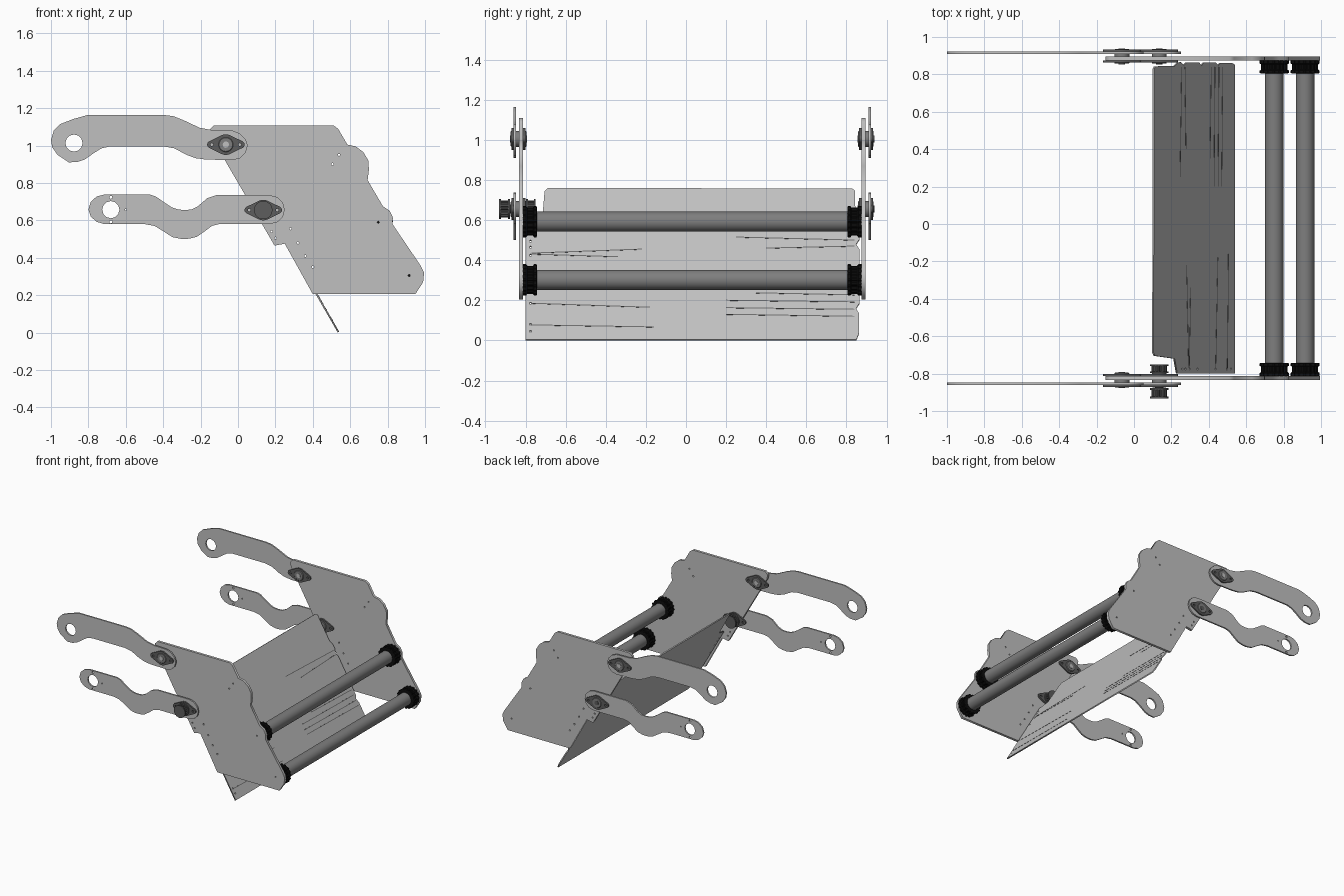
import bpy, bmesh, math
from mathutils import Matrix, Vector

if "Cube" in bpy.data.objects:
    bpy.data.objects.remove(bpy.data.objects["Cube"])

MID = 0.031  # y of the mirror plane between the two sides


def mat(name, r, g=None, b=None):
    m = bpy.data.materials.new(name)
    m.diffuse_color = (r, g or r, b or r, 1)
    m.use_nodes = True
    m.node_tree.nodes["Principled BSDF"].inputs["Base Color"].default_value = m.diffuse_color
    return m


STEEL = mat("light grey steel", 0.53)
TUBE = mat("grey tube", 0.21)
IRON = mat("dark grey iron", 0.11)
RUBBER = mat("black rubber", 0.004)
SEAM = mat("seam grey", 0.15)


def circle(x, z, r, n=16):
    return [(x + r * math.cos(2 * math.pi * i / n), z + r * math.sin(2 * math.pi * i / n)) for i in range(n)]


def sheet(name, outline, holes, thick, matrix, material):
    """Flat cut sheet: filled outline with holes, extruded."""
    cu = bpy.data.curves.new(name, 'CURVE')
    cu.dimensions = '2D'
    cu.fill_mode = 'BOTH'
    cu.extrude = thick / 2
    for pts in [outline] + holes:
        sp = cu.splines.new('POLY')
        sp.points.add(len(pts) - 1)
        for p, (a, b) in zip(sp.points, pts):
            p.co = (a, b, 0, 1)
        sp.use_cyclic_u = True
    tmp = bpy.data.objects.new(name + "_curve", cu)
    bpy.context.collection.objects.link(tmp)
    dg = bpy.context.evaluated_depsgraph_get()
    me = bpy.data.meshes.new_from_object(tmp.evaluated_get(dg))
    bpy.data.objects.remove(tmp)
    bm = bmesh.new()
    bm.from_mesh(me)
    bmesh.ops.remove_doubles(bm, verts=bm.verts, dist=1e-5)
    bmesh.ops.recalc_face_normals(bm, faces=bm.faces)
    bm.to_mesh(me)
    bm.free()
    me.materials.clear()
    me.materials.append(material)
    me.name = name
    ob = bpy.data.objects.new(name, me)
    ob.matrix_world = matrix
    bpy.context.collection.objects.link(ob)
    return ob


def upright(y):
    return Matrix.Translation((0, y, 0)) @ Matrix.Rotation(math.pi / 2, 4, 'X')


def lathe(name, x, z, profile, material, n=32, tooth=0.0):
    """Revolve (radius, y) points round an axis along y; tooth cuts every other pair of steps."""
    bm = bmesh.new()
    rings = []
    for r, y in profile:
        ring = []
        for i in range(n):
            a = 2 * math.pi * i / n
            k = r - (tooth if i % 4 > 1 else 0)
            ring.append(bm.verts.new((x + k * math.cos(a), y, z + k * math.sin(a))))
        rings.append(ring)
    for a, b in zip(rings, rings[1:]):
        for i in range(n):
            j = (i + 1) % n
            bm.faces.new((a[i], a[j], b[j], b[i]))
    bm.faces.new(rings[0])
    bm.faces.new(rings[-1])
    bmesh.ops.recalc_face_normals(bm, faces=bm.faces)
    me = bpy.data.meshes.new(name)
    bm.to_mesh(me)
    bm.free()
    me.materials.append(material)
    ob = bpy.data.objects.new(name, me)
    bpy.context.collection.objects.link(ob)
    if not tooth:
        bpy.ops.object.select_all(action='DESELECT')
        ob.select_set(True)
        bpy.context.view_layer.objects.active = ob
        bpy.ops.object.shade_smooth_by_angle(angle=math.radians(35))
    return ob


SIDE = [(-0.13, 1.108), (0.51, 1.108), (0.535, 1.09), (0.585, 1.005), (0.63, 0.995), (0.67, 0.965),
        (0.697, 0.92), (0.70, 0.87), (0.693, 0.815), (0.775, 0.675), (0.812, 0.65), (0.828, 0.615),
        (0.826, 0.58), (0.975, 0.36), (0.995, 0.32), (0.99, 0.27), (0.948, 0.205), (0.40, 0.205),
        (0.25, 0.475), (0.195, 0.465), (0.175, 0.50), (-0.145, 1.05), (-0.152, 1.085)]
SIDE_DOTS = [(0.54, 0.95), (0.505, 0.90), (0.75, 0.59), (0.915, 0.305), (0.28, 0.555),
             (0.32, 0.48), (0.36, 0.41), (0.40, 0.35), (0.18, 0.54), (0.20, 0.505)]
UPPER = [(-0.805, 1.163), (-0.395, 1.163), (-0.345, 1.157), (-0.29, 1.135), (-0.205, 1.095), (-0.14, 1.083),
         (-0.03, 1.08), (0.01, 1.065), (0.04, 1.035), (0.052, 1.0), (0.04, 0.96), (0.01, 0.932),
         (-0.03, 0.922), (-0.17, 0.925), (-0.225, 0.932), (-0.275, 0.95), (-0.34, 0.985), (-0.395, 0.995),
         (-0.685, 0.995), (-0.73, 0.985), (-0.77, 0.96), (-0.82, 0.925), (-0.86, 0.912), (-0.905, 0.91),
         (-0.965, 0.95), (-0.993, 0.99), (-1.0, 1.03), (-0.985, 1.08), (-0.95, 1.115), (-0.88, 1.142)]
LOWER = [(-0.715, 0.738), (-0.47, 0.738), (-0.44, 0.728), (-0.40, 0.70), (-0.355, 0.67), (-0.32, 0.658),
         (-0.285, 0.655), (-0.25, 0.658), (-0.215, 0.675), (-0.165, 0.718), (-0.115, 0.735), (0.17, 0.735),
         (0.21, 0.724), (0.24, 0.695), (0.25, 0.657), (0.24, 0.618), (0.21, 0.59), (0.17, 0.58),
         (-0.10, 0.58), (-0.14, 0.57), (-0.18, 0.54), (-0.22, 0.512), (-0.26, 0.502), (-0.30, 0.50),
         (-0.35, 0.51), (-0.40, 0.542), (-0.445, 0.57), (-0.50, 0.58), (-0.715, 0.58), (-0.755, 0.592),
         (-0.787, 0.62), (-0.80, 0.658), (-0.787, 0.70), (-0.755, 0.728)]
PIVOTS = {"upper": (-0.065, 1.005), "lower": (0.135, 0.655)}
ROLLERS = {"upper": (0.75, 0.592), "lower": (0.915, 0.302)}


def diamond(cx, cz, w, h):
    """Two-bolt flange: round middle tapering to small rounded ends."""
    pts = []
    for c, r, a0, a1 in ((w - 0.02, 0.02, -55, 55), (0, h, 60, 120), (0.02 - w, 0.02, 125, 235), (0, h, 240, 300)):
        for i in range(7):
            a = math.radians(a0 + (a1 - a0) * i / 6)
            pts.append((cx + c + r * math.cos(a), cz + r * math.sin(a)))
    return pts


for s, side in ((-1, "front"), (1, "back")):
    def Y(d):
        return MID + s * d
    # side plate and two arms
    sheet(side + "_side_plate", SIDE, [circle(x, z, 0.006, 8) for x, z in SIDE_DOTS], 0.02, upright(Y(0.854)), STEEL)
    sheet(side + "_upper_arm", UPPER, [circle(-0.877, 1.013, 0.046, 12)], 0.012, upright(Y(0.885)), STEEL)
    sheet(side + "_lower_arm", LOWER, [circle(-0.68, 0.657, 0.046, 12), circle(-0.68, 0.723, 0.008, 8),
          circle(-0.68, 0.592, 0.008, 8), circle(-0.6, 0.657, 0.005, 8)], 0.012, upright(Y(0.885)), STEEL)
    # pivot bearings: outer and inner flanges, hub and rings
    for lvl, (x, z) in PIVOTS.items():
        tag = f"{side}_{lvl}_bearing"
        bolts = [circle(x - 0.075, z, 0.008, 8), circle(x + 0.075, z, 0.008, 8)]
        sheet(tag + "_outer_flange", diamond(x, z, 0.1, 0.055), bolts, 0.012, upright(Y(0.896)), IRON)
        sheet(tag + "_inner_flange", diamond(x, z, 0.1, 0.055), bolts, 0.012, upright(Y(0.838)), IRON)
        lathe(tag + "_spacer", x, z, [(0.035, Y(0.86)), (0.035, Y(0.88))], IRON)
        lathe(tag + "_hub", x, z, [(0.036, Y(0.826)), (0.04, Y(0.83)), (0.04, Y(0.901)), (0.036, Y(0.905))], TUBE)
        lathe(tag + "_shaft", x, z, [(0.017, Y(0.823)), (0.017, Y(0.908))], STEEL if lvl == "upper" else IRON, 12)
    # toothed rubber roller ends
    for lvl, (x, z) in ROLLERS.items():
        lathe(f"{side}_{lvl}_roller_end", x, z, [(0.07, Y(0.774)), (0.078, Y(0.776)), (0.078, Y(0.789)),
              (0.07, Y(0.794)), (0.07, Y(0.822)), (0.078, Y(0.828)), (0.078, Y(0.844))], RUBBER, 64, 0.006)

# roller tubes
for lvl, (x, z) in ROLLERS.items():
    lathe(lvl + "_roller_tube", x, z, [(0.05, MID - 0.80), (0.05, MID + 0.80)], TUBE, 32)

# drive pulleys on the front lower pivot
px, pz = PIVOTS["lower"]
for nm, a, b in (("outer", -0.932, -0.878), ("inner", -0.797, -0.75)):
    for end, y0, y1 in (("outside", a, a + 0.009), ("inside", b - 0.009, b)):
        lathe(f"{nm}_pulley_{end}_rim", px, pz, [(0.049, y0), (0.049, y1)], IRON)
    lathe(nm + "_pulley_teeth", px, pz, [(0.042, a + 0.009), (0.042, b - 0.009)], IRON, 64, 0.006)
lathe("pulley_shaft", px, pz, [(0.022, -0.93), (0.022, -0.752)], IRON, 20)

# sloping deflector sheet, leaning back at 60 degrees; local axes are y and distance up the slope
K = 1 / math.sin(math.radians(60))
up = Vector((-0.5, 0, math.sin(math.radians(60))))
out = Vector((0, 1, 0)).cross(up)
slope = Matrix(((0, up.x, out.x, 0.537), (1, 0, out.y, 0), (0, up.z, out.z, 0.003), (0, 0, 0, 1)))
edge = [(-0.80, 0.0), (0.85, 0.0), (0.862, 0.03), (0.862, 0.13), (0.848, 0.155), (0.864, 0.18), (0.864, 0.285),
        (0.848, 0.31), (0.864, 0.335), (0.864, 0.45), (0.848, 0.475), (0.865, 0.50), (0.862, 0.53), (0.845, 0.56),
        (0.843, 0.74), (0.83, 0.752), (-0.69, 0.755), (-0.705, 0.74), (-0.72, 0.56), (-0.80, 0.535)]
sheet("deflector_sheet", [(y, z * K) for y, z in edge],
      [circle(-0.775, z * K, 0.006, 8) for z in (0.04, 0.075, 0.18, 0.35, 0.42, 0.46, 0.49)], 0.009, slope, STEEL)

# thin seams on the sheet: start y, end y, start z, end z
SEAMS = [(0.35, 0.84, 0.232, 0.222), (0.2, 0.84, 0.195, 0.187), (0.2, 0.84, 0.158, 0.15), (0.2, 0.84, 0.125, 0.115),
         (-0.77, -0.18, 0.18, 0.16), (-0.77, -0.16, 0.072, 0.062), (-0.77, -0.34, 0.425, 0.412),
         (-0.77, -0.22, 0.43, 0.45), (0.25, 0.84, 0.51, 0.495), (0.4, 0.84, 0.455, 0.465)]
lift = slope @ Matrix.Translation((0, 0, 0.005))
for i, (y0, y1, z0, z1) in enumerate(SEAMS):
    w = 0.0025
    sheet(f"deflector_seam_{i + 1}", [(y0, z0 * K - w), (y1, z1 * K - w), (y1, z1 * K + w), (y0, z0 * K + w)],
          [], 0.001, lift, SEAM)
